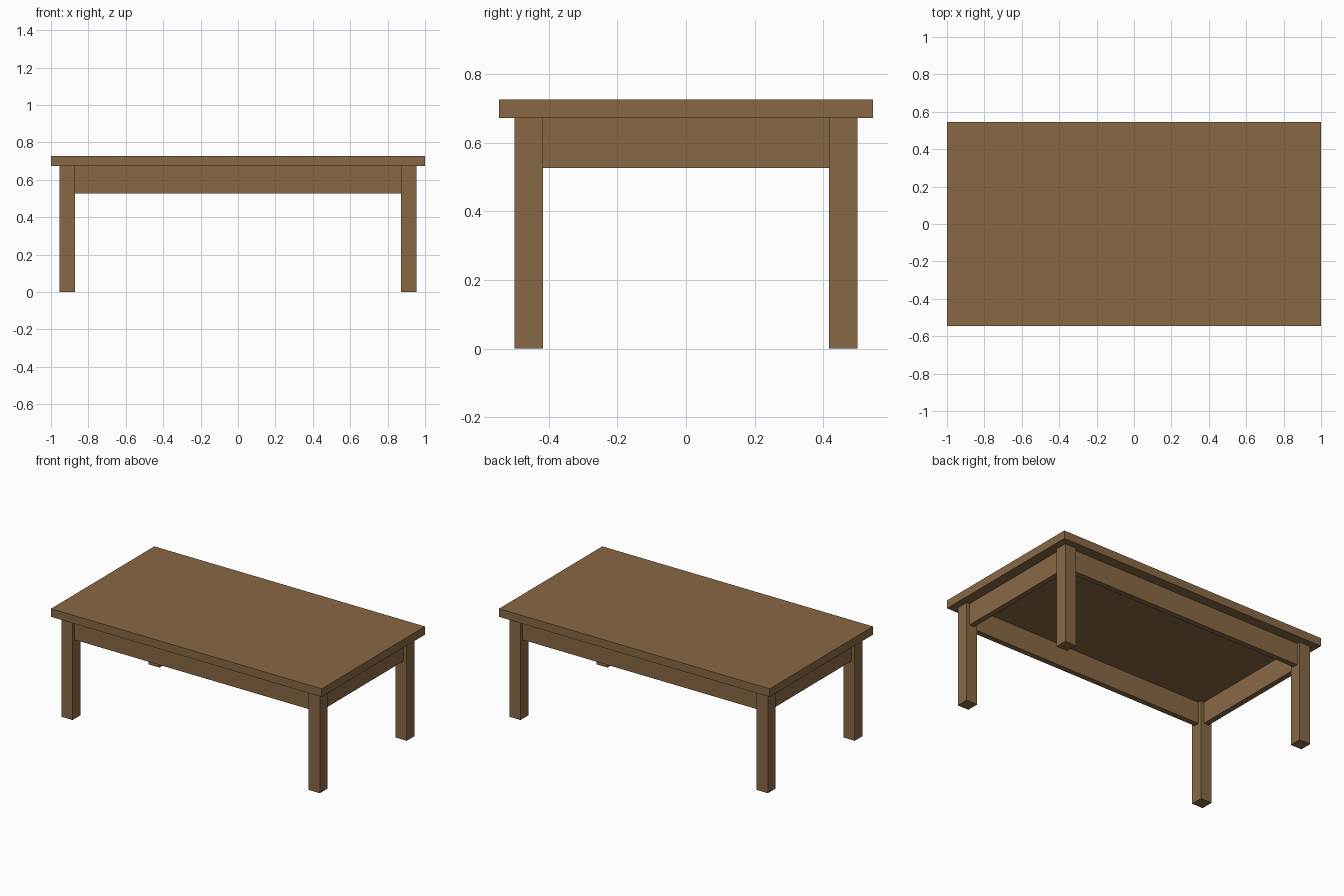
import bpy

if "Cube" in bpy.data.objects:
    bpy.data.objects.remove(bpy.data.objects["Cube"])

# Overall dimensions
W, D, H = 2.0, 1.09, 0.727
TOP_T = 0.0545      # tabletop thickness
LEG = 0.082         # square leg width
OVERHANG = 0.0455
APRON_H, APRON_T = 0.1455, 0.0364

wood = bpy.data.materials.new("brown wood")
wood.diffuse_color = (0.25, 0.14, 0.06, 1.0)
wood.use_nodes = True
wood.node_tree.nodes["Principled BSDF"].inputs["Base Color"].default_value = wood.diffuse_color


def box(name, center, size):
    bpy.ops.mesh.primitive_cube_add(size=1, location=center)
    ob = bpy.context.object
    ob.name = name
    ob.scale = size
    bpy.ops.object.transform_apply(location=False, rotation=False, scale=True)
    ob.data.materials.append(wood)
    return ob


under = H - TOP_T                    # underside of the tabletop
lx = W / 2 - OVERHANG - LEG / 2      # leg centre lines
ly = D / 2 - OVERHANG - LEG / 2

# Tabletop
box("tabletop", (0, 0, H - TOP_T / 2), (W, D, TOP_T))

# Legs
for sx, side in ((-1, "left"), (1, "right")):
    for sy, end in ((-1, "front"), (1, "back")):
        box(f"{end}_{side}_leg", (sx * lx, sy * ly, under / 2), (LEG, LEG, under))

# Aprons, centred on the legs and running between them
az = under - APRON_H / 2
for s, end, side in ((-1, "front", "left"), (1, "back", "right")):
    box(f"{end}_apron", (0, s * ly, az), (2 * lx - LEG, APRON_T, APRON_H))
    box(f"{side}_apron", (s * lx, 0, az), (APRON_T, 2 * ly - LEG, APRON_H))
